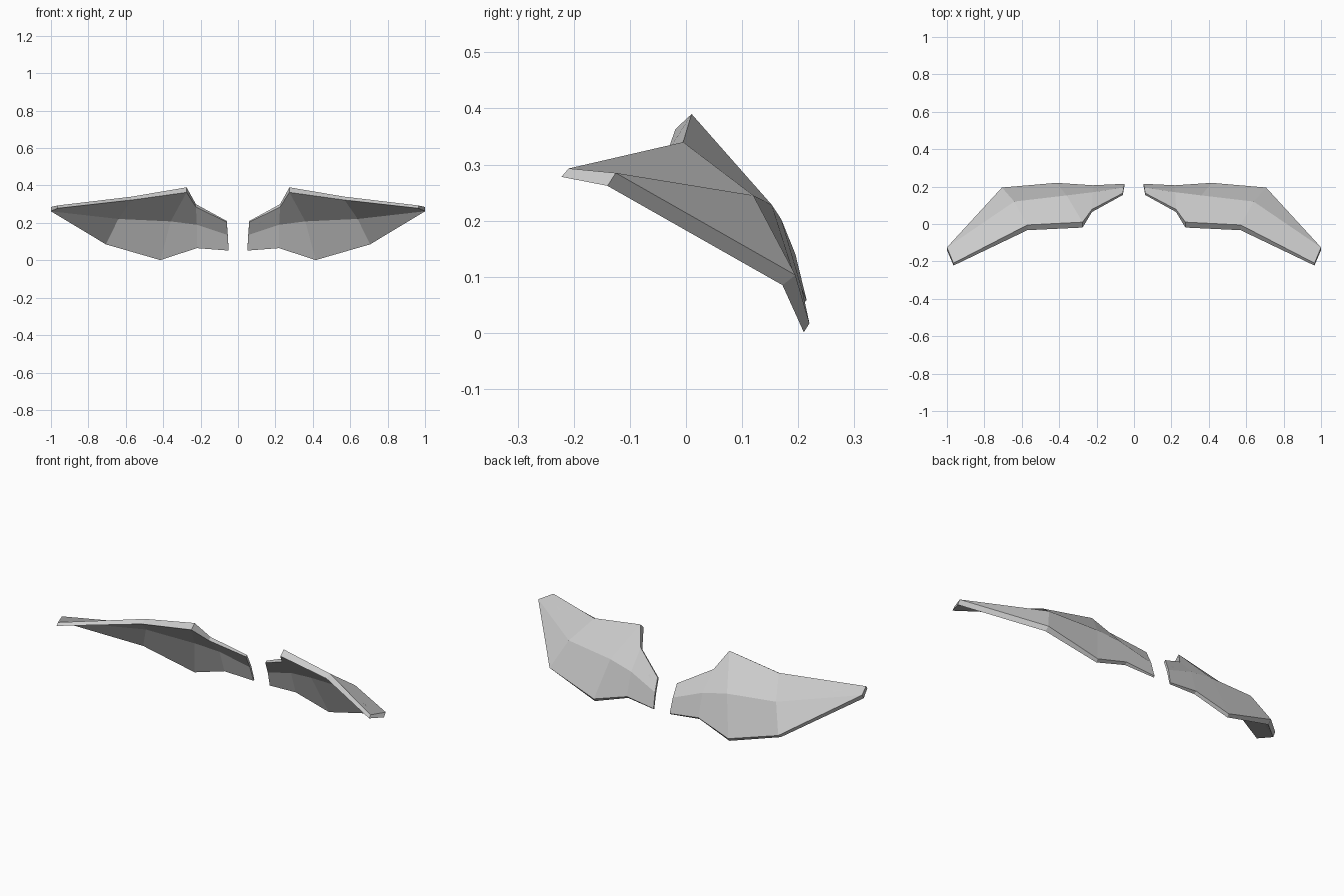
import bpy

if "Cube" in bpy.data.objects:
    bpy.data.objects.remove(bpy.data.objects["Cube"])

# Outer surface of one wing plate: columns from inner end to tip,
# each listed front edge -> ridge -> back edge (x, y, z, inner offset y, inner offset z)
columns = [
    [(.06, .165, .21, -.010, -.006), (.055, .195, .14, -.011, -.005), (.05, .215, .058, -.006, -.006)],
    [(.225, .078, .30, -.014, -.015), (.22, .17, .202, -.018, -.012), (.22, .207, .077, -.012, -.012)],
    [(.275, .01, .39, -.029, -.027), (.36, .153, .228, -.022, -.02), (.415, .22, .017, -.010, -.016)],
    [(.57, -.005, .34, -.028, -.018), (.64, .12, .245, -.018, -.024), (.706, .195, .103, -.023, -.018)],
    [(.965, -.209, .293, -.013, -.015), (1.0, -.125, .285, -.015, -.023)],
]

# Outer and inner skins share one index layout
flat = [p for col in columns for p in col]
n = len(flat)
verts = [p[:3] for p in flat]
verts += [(x, y + dy, z + dz) for x, y, z, dy, dz in flat]

outer = []
for c in range(3):
    for r in range(2):
        a = c * 3 + r
        outer.append((a, a + 3, a + 4, a + 1))
outer += [(9, 12, 13, 10), (10, 13, 11)]
faces = [f[::-1] for f in outer]
faces += [tuple(i + n for i in f) for f in outer]

# Rim joining the two skins
rim = [0, 3, 6, 9, 12, 13, 11, 8, 5, 2, 1]
for a, b in zip(rim, rim[1:] + rim[:1]):
    faces.append((a, b, b + n, a + n))

mesh = bpy.data.meshes.new("wing_plates")
mesh.from_pydata(verts, [], faces)

# Consistent outward normals
import bmesh
bm = bmesh.new()
bm.from_mesh(mesh)
bmesh.ops.recalc_face_normals(bm, faces=bm.faces)
bm.to_mesh(mesh)
bm.free()

# Mirrored pair
wings = bpy.data.objects.new("wing_plates", mesh)
bpy.context.collection.objects.link(wings)
mirror = wings.modifiers.new("mirror", 'MIRROR')
mirror.use_axis[0] = True
mirror.use_mirror_merge = False
